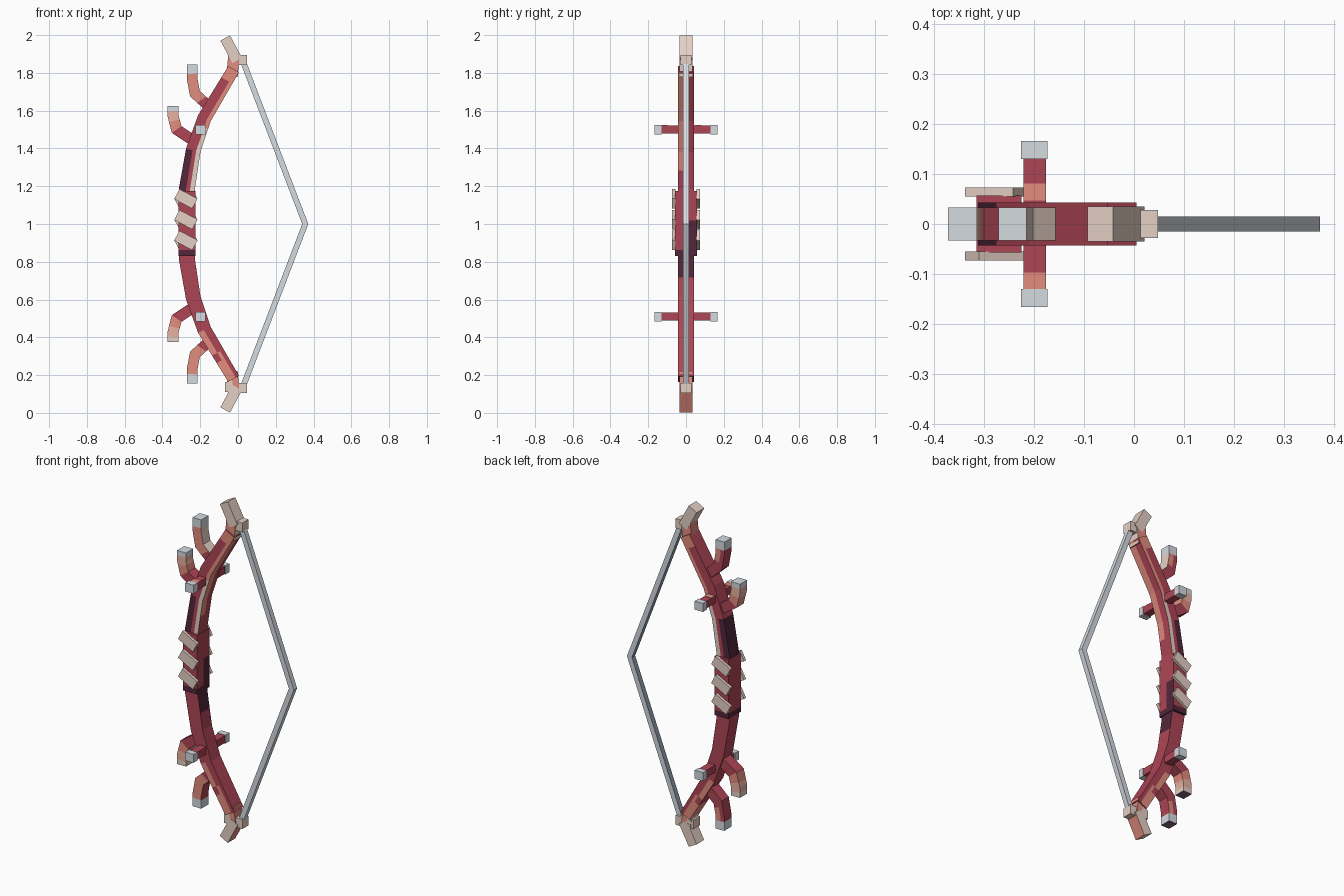
import bpy, bmesh, math
from mathutils import Vector, Matrix

if "Cube" in bpy.data.objects:
    bpy.data.objects.remove(bpy.data.objects["Cube"], do_unlink=True)


def material(name, rgb):
    lin = [((c / 255 + 0.055) / 1.055) ** 2.4 for c in rgb] + [1]
    m = bpy.data.materials.new(name)
    m.use_nodes = True
    m.diffuse_color = lin
    m.node_tree.nodes["Principled BSDF"].inputs["Base Color"].default_value = lin
    return m


RED, DARK, SALMON, TAN, GREY, PINK, PURPLE, SLATE = range(8)
MATS = [material("crimson wood", (174, 69, 85)),
        material("dark maroon", (82, 38, 58)),
        material("salmon", (226, 140, 125)),
        material("bone tan", (228, 208, 196)),
        material("pale grey", (213, 219, 225)),
        material("pale pink", (234, 180, 164)),
        material("dusky purple", (128, 98, 124)),
        material("slate grey", (142, 154, 170))]


def finish(name, bm):
    bmesh.ops.recalc_face_normals(bm, faces=bm.faces)
    me = bpy.data.meshes.new(name)
    bm.to_mesh(me)
    bm.free()
    for m in MATS:
        me.materials.append(m)
    ob = bpy.data.objects.new(name, me)
    bpy.context.collection.objects.link(ob)


def box(name, centre, size, colour, tilt=0, rule=None):
    bm = bmesh.new()
    bmesh.ops.create_cube(bm, size=1, matrix=Matrix.Translation(centre)
                          @ Matrix.Rotation(tilt, 4, 'Y') @ Matrix.Diagonal((*size, 1)))
    bm.normal_update()
    for f in bm.faces:
        f.material_index = rule(f) if rule else colour
    finish(name, bm)


def sweep(name, path, half_depth, half_width, rule, flip=False, step=0.05, end=1.0):
    """Mitred rectangular sweep in the XZ plane; rule(u, v, t, z) picks face colours."""
    ring = [(-1, -1), (-.1, -1), (.4, -1), (1, -1), (1, 0),
            (1, 1), (.4, 1), (-.1, 1), (-1, 1), (-1, 0)]
    pts = [Vector((x, z)) for x, z in path]
    dirs = [(b - a).normalized() for a, b in zip(pts, pts[1:])]
    total = sum((b - a).length for a, b in zip(pts, pts[1:]))
    # Stations along the path: position, offset direction, distance
    stations, run = [], 0
    norm = [Vector((d.y, -d.x)) for d in dirs]
    mitre = [norm[0]]
    for a, b in zip(norm, norm[1:]):
        m = (a + b).normalized()
        mitre.append(m / m.dot(a))
    mitre.append(norm[-1])
    for i in range(len(dirs)):
        length = (pts[i + 1] - pts[i]).length
        n = max(1, round(length / step))
        for k in range(n + (i == len(dirs) - 1)):
            s = k / n
            stations.append((pts[i].lerp(pts[i + 1], s), mitre[i].lerp(mitre[i + 1], s),
                             (run + s * length) / total))
        run += length
    bm = bmesh.new()
    rows = []
    for p, m, t in stations:
        row = []
        for u, v in ring:
            q = p + m * u * half_depth * (1 + (end - 1) * t)
            row.append(bm.verts.new((q.x, v * half_width, 2 - q.y if flip else q.y)))
        rows.append(row)
    for i in range(len(rows) - 1):
        t = (stations[i][2] + stations[i + 1][2]) / 2
        z = (stations[i][0].y + stations[i + 1][0].y) / 2
        for j in range(len(ring)):
            k = (j + 1) % len(ring)
            f = bm.faces.new((rows[i][j], rows[i][k], rows[i + 1][k], rows[i + 1][j]))
            f.material_index = rule((ring[j][0] + ring[k][0]) / 2,
                                    (ring[j][1] + ring[k][1]) / 2, t, z)
    bm.faces.new(rows[0]).material_index = rule(0, 0, 0, path[0][1])
    bm.faces.new(rows[-1]).material_index = rule(0, 0, 1, path[-1][1])
    finish(name, bm)


# Limb colour patterns, u from outer to inner side
def upper_rule(u, v, t, z):
    if u == 1:
        return SALMON if v < 0 and z > 1.3 else RED
    if abs(v) == 1 and u > 0.4:
        return TAN if z < 1.53 else SALMON
    if abs(v) == 1 and z > 1.77:
        return SALMON
    return DARK if u < -0.1 and z < 1.38 else RED


def lower_rule(u, v, t, z):
    if u == 1:
        return DARK if z < 1.27 else RED
    if abs(v) == 1 and (u < -0.1 and 1.56 < z < 1.68 or -0.1 < u < 0.4 and z > 1.66):
        return SALMON
    return SALMON if u < -0.1 and z > 1.73 else RED


LIMB = [(-.27, 1.1), (-.27, 1.19), (-.237, 1.39), (-.178, 1.56), (-.035, 1.8), (-.024, 1.82)]
for side, flip, rule in (("upper", False, upper_rule), ("lower", True, lower_rule)):
    def up(z, f=flip):
        return 2 - z if f else z
    sweep(side + "_limb", LIMB, 0.043, 0.043, rule, flip, end=0.76)
    # Narrow neck, curled tip and string nock
    sweep(side + "_neck", [(-.032, 1.78), (-.022, 1.89)], 0.03, 0.034,
          lambda u, v, t, z, f=flip: TAN if (u < -0.1 if f else u == 1) else SALMON, flip)
    box(side + "_tip", (-.036, 0, up(1.925)), (0.058, 0.07, 0.135), TAN,
        math.radians(28 if flip else -28),
        lambda f, fl=flip: SALMON if fl and f.normal.x > 0.7 else TAN)
    box(side + "_nock", (.017, 0, up(1.868)), (0.062, 0.056, 0.055), TAN)

    # Antler prongs
    def inner_prong_rule(u, v, t, z, f=flip):
        if t == 1 and f:
            return PURPLE
        if z > 1.795:
            return GREY
        if u == 1:
            return RED if f else TAN
        return SALMON if v == -1 and t > 0.25 or t > 0.5 and u > 0 else RED

    def outer_prong_rule(u, v, t, z, f=flip):
        if t == 1 and f:
            return PURPLE
        if z > 1.595:
            return TAN if f else GREY
        return PINK if z > 1.555 else SALMON if t > 0.5 else RED

    sweep(side + "_inner_prong", [(-.14, 1.61), (-.228, 1.69), (-.243, 1.77), (-.243, 1.845)],
          0.028, 0.033, inner_prong_rule, flip, 0.025)
    sweep(side + "_outer_prong", [(-.22, 1.43), (-.325, 1.5), (-.343, 1.57), (-.343, 1.625)],
          0.029, 0.033, outer_prong_rule, flip, 0.025)
    # Crosswise peg with capped ends
    peg_z = 0.51 if flip else 1.5
    box(side + "_peg", (-.198, 0, peg_z), (0.045, 0.27, 0.043), RED)
    for s, label in ((-1, "front"), (1, "back")):
        box(f"{side}_{label}_peg_cap", (-.199, s * 0.148, peg_z), (0.053, 0.036, 0.05), GREY)

# Outer lobe beside the lower nock
box("lower_nock_lobe", (-.042, 0, .137), (0.056, 0.062, 0.052), TAN)

# Painted patches on top of the upper peg
for label, y in (("front", -.114), ("back", .064)):
    box(label + "_peg_patch", (-.198, y, 1.522), (0.045, 0.034, 0.003), SALMON)

# Grip block with dark lower end
sweep("grip", [(-.27, .83), (-.27, 1.175)], 0.045, 0.057,
      lambda u, v, t, z: DARK if z < .86 or (u == 1 and v > 0 and z < 1.02) else RED,
      step=0.03)

# Spiral wraps: slanted strips on both faces of the grip
for i, z in enumerate((0.91, 1.02, 1.13)):
    for s, label in ((-1, "front"), (1, "back")):
        box(f"{label}_wrap_{i + 1}", (-.276, s * 0.064, z + 0.003), (0.108, 0.018, 0.06), TAN,
            math.radians(-s * 28))

# Drawn bowstring, darker on the side facing the limbs
sweep("bowstring", [(.025, .135), (.356, 1.0), (.025, 1.865)], 0.015, 0.015,
      lambda u, v, t, z: SLATE if u == -1 else GREY, step=1)
